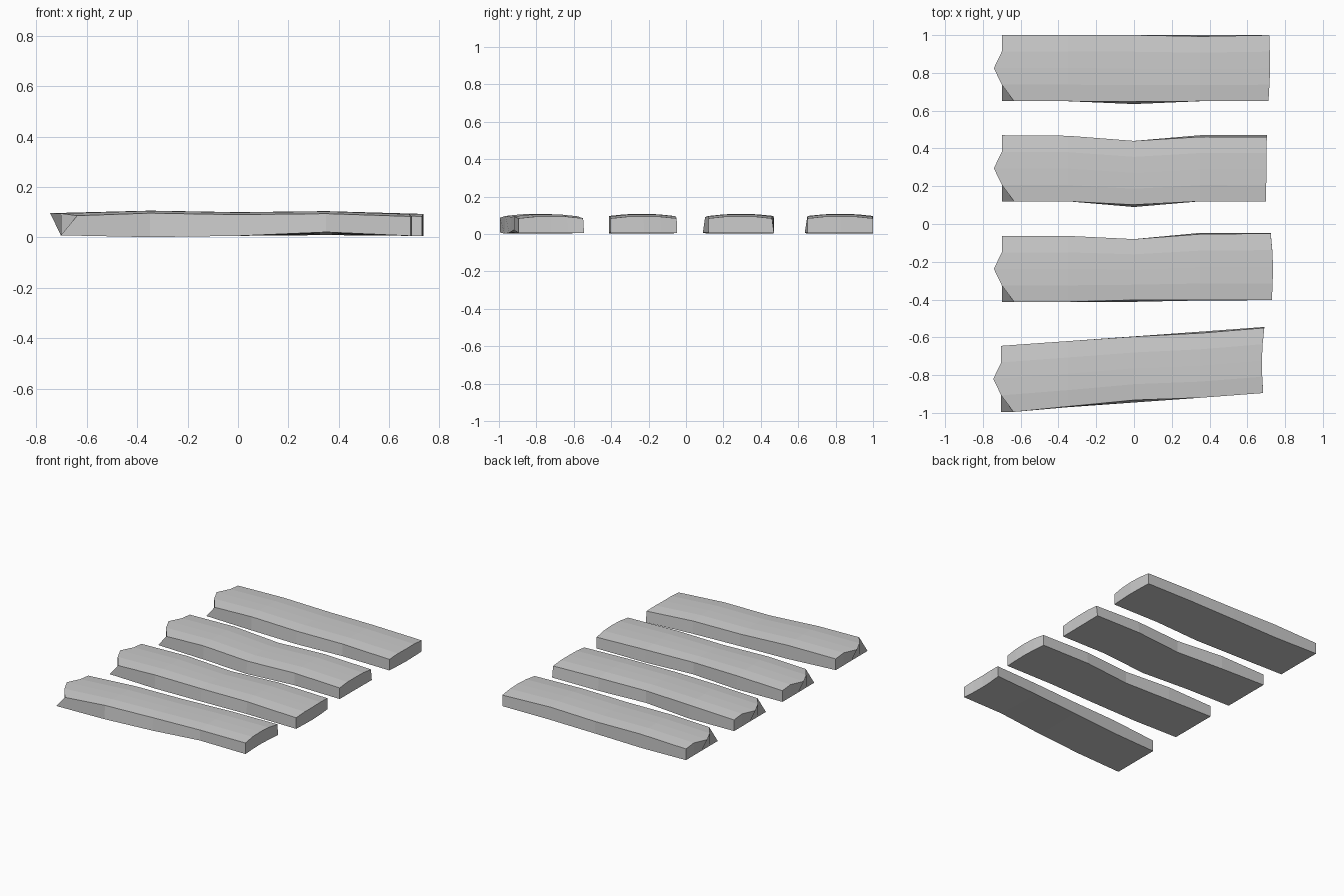
import bpy, bmesh

STATIONS = [-0.70, -0.35, 0.0, 0.35, 0.70]
LEFT_TOP = [0.065, 0.0, -0.042, 0.0, 0.0]      # splintered end, front to back
TOP_Z = [0.095, 0.105, 0.099, 0.103, 0.092]    # crown height along the length
BOTTOM_Z = [0.008, 0.001, 0.006, 0.009, 0.006]
CROWN = [-0.009, 0.0, 0.001, 0.0, -0.009]      # worn long edges


def plank(name, front_bottom, front_top, back_bottom, back_top, right, lift=0.0, left=-0.70):
    """Loft a worn board through five stations with five points across."""
    bm = bmesh.new()
    top, bottom = [], []
    for i, x in enumerate(STATIONS):
        row_t, row_b = [], []
        for j in range(5):
            f = j / 4
            xt = xb = x
            if i == 0:
                xt, xb = left + LEFT_TOP[j], left
            elif i == 4:
                xt = xb = right[j]
            yt = front_top[i] + (back_top[i] - front_top[i]) * f
            yb = front_bottom[i] + (back_bottom[i] - front_bottom[i]) * f
            zb = BOTTOM_Z[i] + (lift * (1 - f) if i == 3 else 0)
            row_t.append(bm.verts.new((xt, yt, TOP_Z[i] + CROWN[j])))
            row_b.append(bm.verts.new((xb, yb, zb)))
        top.append(row_t)
        bottom.append(row_b)
    # top and underside
    for i in range(4):
        for j in range(4):
            for g in (top, bottom):
                bm.faces.new((g[i][j], g[i + 1][j], g[i + 1][j + 1], g[i][j + 1]))
    # long sides and ends
    for k in range(4):
        for e in (0, 4):
            bm.faces.new((top[k][e], top[k + 1][e], bottom[k + 1][e], bottom[k][e]))
            bm.faces.new((top[e][k], top[e][k + 1], bottom[e][k + 1], bottom[e][k]))
    bmesh.ops.recalc_face_normals(bm, faces=bm.faces)
    mesh = bpy.data.meshes.new(name)
    bm.to_mesh(mesh)
    bm.free()
    obj = bpy.data.objects.new(name, mesh)
    bpy.context.collection.objects.link(obj)


# rear board: straight, slightly bowed front edge
plank("plank_rear",
      [0.65, 0.65, 0.635, 0.65, 0.65], [0.65, 0.65, 0.648, 0.65, 0.65],
      [1.0] * 5, [1.0, 1.0, 1.0, 0.993, 1.0],
      [0.712, 0.717, 0.721, 0.719, 0.716])

# second board: bent toward the front at its middle
plank("plank_rear_middle",
      [0.12, 0.12, 0.09, 0.12, 0.12], [0.12, 0.12, 0.102, 0.12, 0.12],
      [0.47, 0.467, 0.44, 0.47, 0.47], [0.47, 0.467, 0.44, 0.461, 0.46],
      [0.70, 0.70, 0.701, 0.702, 0.703])

# third board: pinched back edge
plank("plank_front_middle",
      [-0.412, -0.412, -0.412, -0.405, -0.403], [-0.412, -0.412, -0.402, -0.402, -0.403],
      [-0.063, -0.063, -0.08, -0.047, -0.047], [-0.063, -0.063, -0.08, -0.054, -0.05],
      [0.730, 0.734, 0.736, 0.732, 0.724])

# front board: laid askew
plank("plank_front",
      [-0.995, -0.97, -0.945, -0.92, -0.895], [-0.995, -0.966, -0.932, -0.92, -0.895],
      [-0.645, -0.62, -0.595, -0.57, -0.545], [-0.645, -0.62, -0.596, -0.578, -0.55],
      [0.684, 0.679, 0.677, 0.681, 0.69], lift=0.012, left=-0.703)
